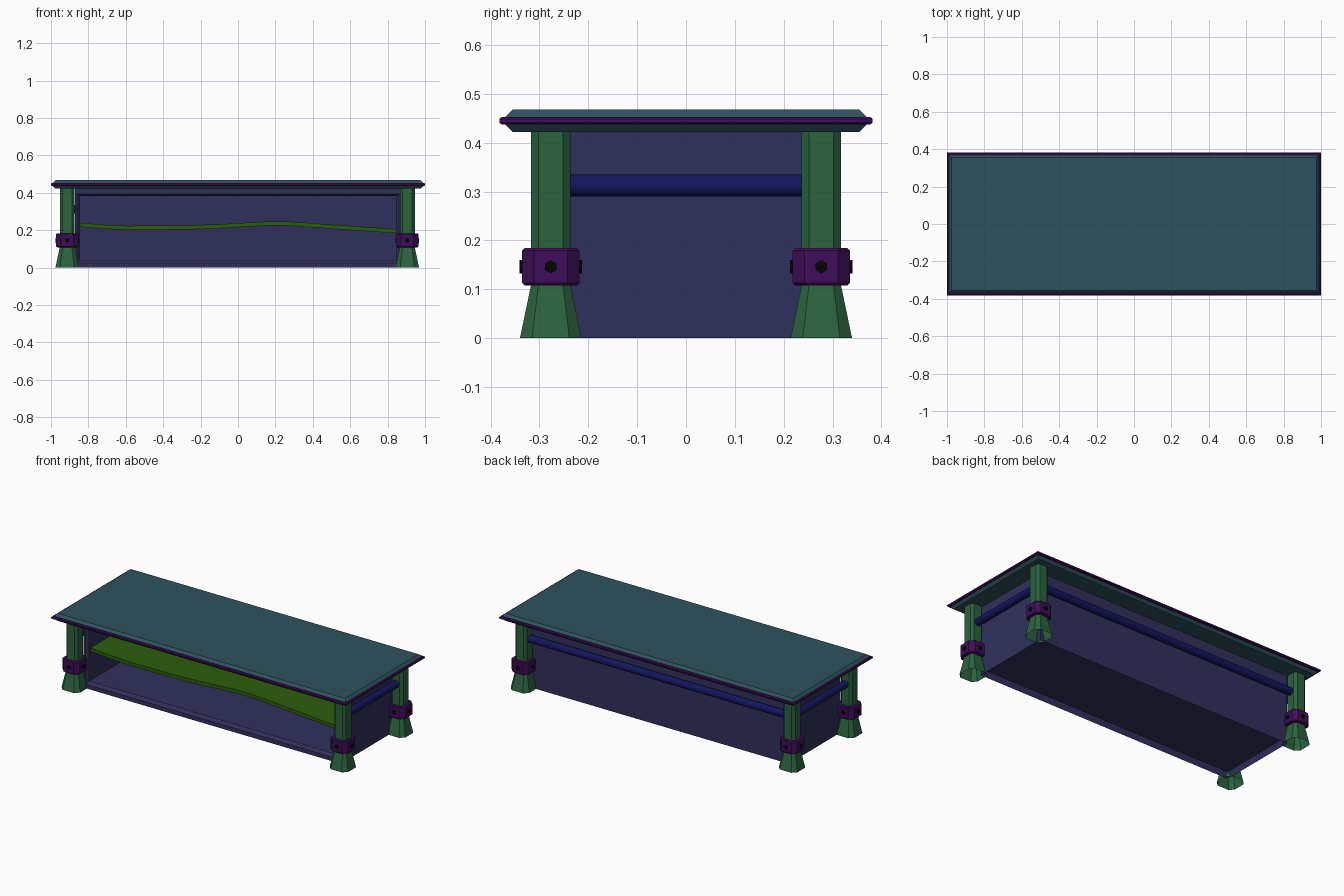
import bpy, bmesh, math
from mathutils import Matrix

if "Cube" in bpy.data.objects:
    bpy.data.objects.remove(bpy.data.objects["Cube"])


def material(name, rgb):
    m = bpy.data.materials.new(name)
    m.diffuse_color = (*rgb, 1)
    m.use_nodes = True
    m.node_tree.nodes["Principled BSDF"].inputs["Base Color"].default_value = m.diffuse_color
    return m


TEAL = material("teal", (0.027, 0.085, 0.112))
PLUM = material("plum", (0.05, 0.004, 0.1))
SLATE = material("slate", (0.03, 0.03, 0.11))
GREEN = material("green", (0.024, 0.125, 0.048))
MOSS = material("moss", (0.025, 0.11, 0.004))
NAVY = material("navy", (0.006, 0.008, 0.11))
BLACK = material("black", (0.001, 0.001, 0.001))


def finish(name, bm, mat):
    bmesh.ops.recalc_face_normals(bm, faces=bm.faces)
    me = bpy.data.meshes.new(name)
    bm.to_mesh(me)
    bm.free()
    me.materials.append(mat)
    ob = bpy.data.objects.new(name, me)
    bpy.context.collection.objects.link(ob)
    return ob


def loft(name, rings, mat, caps=True):
    """Skin a stack of closed rings with equal point counts."""
    bm = bmesh.new()
    vs = [[bm.verts.new(p) for p in r] for r in rings]
    n = len(vs[0])
    for a, b in zip(vs, vs[1:]):
        for i in range(n):
            j = (i + 1) % n
            bm.faces.new((a[i], a[j], b[j], b[i]))
    if caps:
        bm.faces.new(vs[0])
        bm.faces.new(vs[-1])
    return finish(name, bm, mat)


def rect(x, y, z):
    return [(-x, -y, z), (x, -y, z), (x, y, z), (-x, y, z)]


def octagon(cx, cy, z, h, c):
    """Square of half width h with corners cut by c."""
    f = h - c
    pts = [(h, -f), (h, f), (f, h), (-f, h), (-h, f), (-h, -f), (-f, -h), (f, -h)]
    return [(cx + x, cy + y, z) for x, y in pts]


def rod(name, center, radius, length, axis, sides, mat, turn=0.0, smooth=False):
    bm = bmesh.new()
    bmesh.ops.create_cone(bm, cap_ends=True, segments=sides, radius1=radius,
                          radius2=radius, depth=length)
    rot = Matrix.Rotation(math.pi / 2, 4, 'Y' if axis == 'X' else 'X')
    bm.transform(Matrix.Translation(center) @ rot @ Matrix.Rotation(turn, 4, 'Z'))
    for f in bm.faces:
        f.smooth = smooth and len(f.verts) == 4
    return finish(name, bm, mat)


# Table top with chamfered edges and a trim band around it
loft("table_top", [rect(0.975, 0.355, 0.422), rect(0.99, 0.37, 0.437),
                   rect(0.99, 0.37, 0.453), rect(0.975, 0.355, 0.468)], TEAL)
loft("edge_trim", [rect(0.995, 0.377, 0.437), rect(1.0, 0.382, 0.441),
                   rect(1.0, 0.382, 0.449), rect(0.995, 0.377, 0.453)], PLUM)


# Cabinet: one skin from the back, round the outside, into the front opening
def front(x, z0, z1, y):
    return [(-x, y, z0), (x, y, z0), (x, y, z1), (-x, y, z1)]


W, D, H = 0.872, 0.25, 0.422
cab = loft("cabinet", [front(W, 0, H, D), front(W, 0, H, -D),
                       front(0.86, 0.025, 0.395, -D),
                       front(0.845, 0.042, 0.383, -D + 0.015),
                       front(0.845, 0.042, 0.383, D - 0.015)], SLATE)
# Recess in the underside
bm = bmesh.new()
bm.from_mesh(cab.data)
under = [f for f in bm.faces if f.normal.z < -0.9 and f.calc_center_median().z < 0.01]
bmesh.ops.inset_region(bm, faces=under, thickness=0.015)
bmesh.ops.translate(bm, vec=(0, 0, 0.035), verts=list({v for f in under for v in f.verts}))
bm.to_mesh(cab.data)
bm.free()

# Warped shelf
wave = [(-0.845, 0.240), (-0.72, 0.230), (-0.6, 0.224), (-0.3, 0.225), (-0.1, 0.232),
        (0.1, 0.244), (0.2, 0.248), (0.3, 0.245), (0.5, 0.230), (0.7, 0.216), (0.845, 0.206)]
loft("shelf", [[(x, -0.22, z), (x, 0.236, z), (x, 0.236, z - 0.022), (x, -0.22, z - 0.022)]
               for x, z in wave], MOSS)

# Legs with flared hollow feet, collars and bolts
LX, LY = {-1: -0.913, 1: 0.905}, 0.277
for sx in (-1, 1):
    for sy in (-1, 1):
        x, y = LX[sx], sy * LY
        tag = ("left" if sx < 0 else "right") + ("_front" if sy < 0 else "_back")
        loft("leg_" + tag, [octagon(x, y, 0, 0.063, 0.025), octagon(x, y, 0.11, 0.04, 0.015),
                            octagon(x, y, 0.422, 0.04, 0.015)], GREEN, caps=False)
        loft("collar_" + tag, [octagon(x, y, 0.108, 0.054, 0.024),
                               octagon(x, y, 0.113, 0.059, 0.025),
                               octagon(x, y, 0.179, 0.059, 0.025),
                               octagon(x, y, 0.184, 0.054, 0.024)], PLUM)
        for axis in "XY":
            rod("bolt_" + axis.lower() + "_" + tag, (x, y, 0.146), 0.0135, 0.128,
                axis, 6, BLACK, 0 if axis == "Y" else math.pi / 2)

# Round rails between the legs at the sides and back
for sx, tag in ((-1, "left"), (1, "right")):
    rod("rail_" + tag, (LX[sx], 0, 0.3125), 0.0225, 2 * LY - 0.06, 'Y', 16, NAVY, 0, True)
mid, span = (LX[1] + LX[-1]) / 2, LX[1] - LX[-1]
rod("rail_back", (mid, LY, 0.3125), 0.0225, span - 0.06, 'X', 16, NAVY, 0, True)
